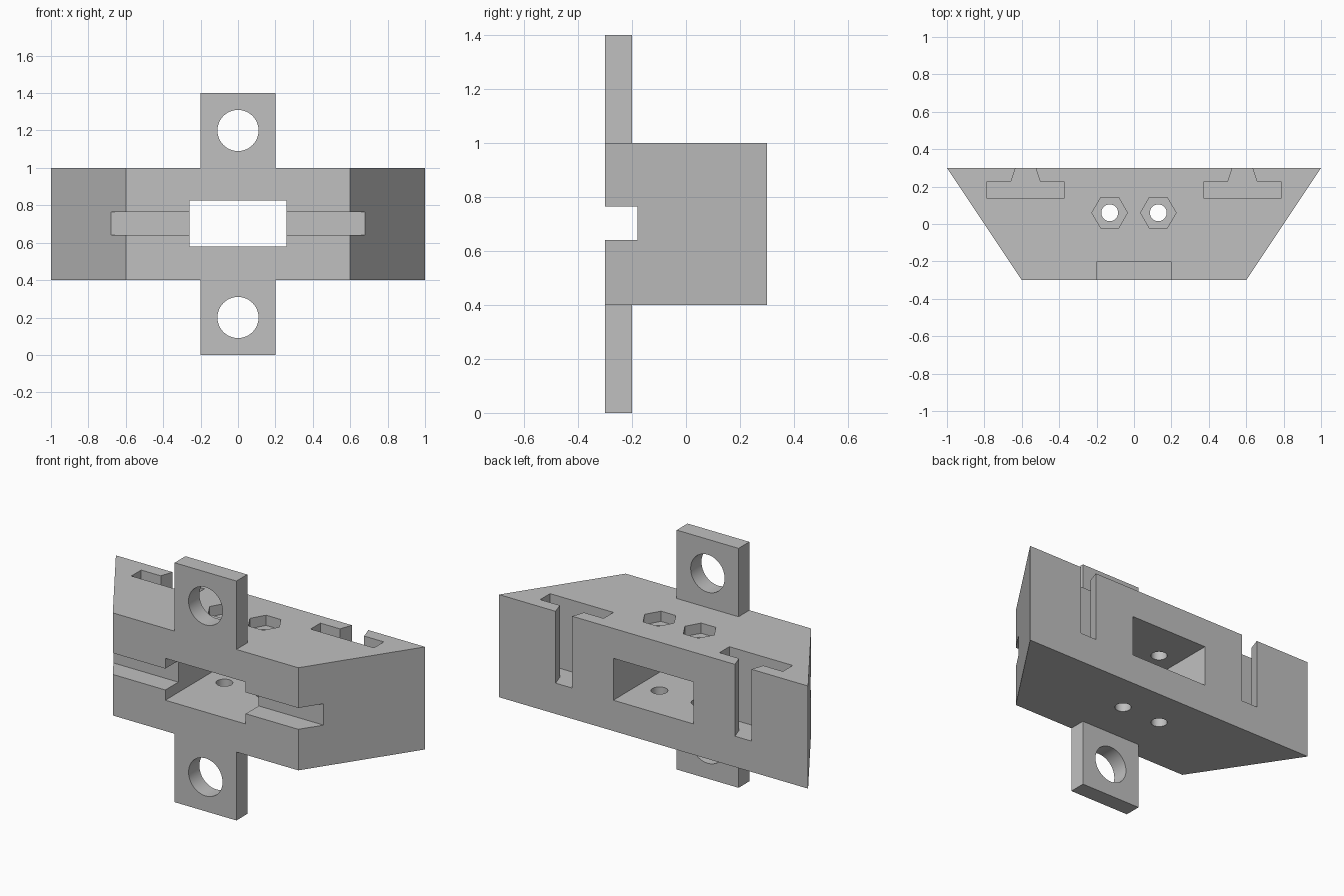
import bpy
import bmesh
from math import cos, sin, tau, radians
from mathutils import Vector

old = bpy.data.objects.get("Cube")
if old:
    bpy.data.objects.remove(old, do_unlink=True)

# Single plain grey material
grey = bpy.data.materials.new("plain_grey")
grey.use_nodes = True
colour = (0.527, 0.527, 0.527, 1)
grey.diffuse_color = colour
grey.node_tree.nodes["Principled BSDF"].inputs["Base Color"].default_value = colour


def prism(name, outline, direction):
    """Solid made by sweeping a closed 3D outline along a direction."""
    bm = bmesh.new()
    face = bm.faces.new([bm.verts.new(p) for p in outline])
    swept = bmesh.ops.extrude_face_region(bm, geom=[face])["geom"]
    moved = [v for v in swept if isinstance(v, bmesh.types.BMVert)]
    bmesh.ops.translate(bm, verts=moved, vec=Vector(direction))
    bmesh.ops.recalc_face_normals(bm, faces=bm.faces)
    mesh = bpy.data.meshes.new(name)
    bm.to_mesh(mesh)
    bm.free()
    mesh.materials.append(grey)
    obj = bpy.data.objects.new(name, mesh)
    bpy.context.collection.objects.link(obj)
    return obj


def upright(name, points, bottom, top):
    return prism(name, [(x, y, bottom) for x, y in points], (0, 0, top - bottom))


def box(name, x, y, z):
    points = [(x[0], y[0]), (x[1], y[0]), (x[1], y[1]), (x[0], y[1])]
    return upright(name, points, *z)


def ring(radius, sides, cx=0, cy=0):
    return [(cx + radius * cos(tau * i / sides), cy + radius * sin(tau * i / sides))
            for i in range(sides)]


def combine(target, other, operation):
    mod = target.modifiers.new(other.name, "BOOLEAN")
    mod.operation = operation
    mod.solver = "EXACT"
    mod.object = other
    bpy.ops.object.select_all(action="DESELECT")
    bpy.context.view_layer.objects.active = target
    target.select_set(True)
    bpy.ops.object.modifier_apply(modifier=mod.name)
    bpy.data.objects.remove(other, do_unlink=True)


# Tapered block with a mounting plate standing out above and below
body = upright("mounting_block", [(-0.6, -0.3), (0.6, -0.3), (1, 0.3), (-1, 0.3)], 0.4, 1)
combine(body, box("mounting_plate", (-0.2, 0.2), (-0.3, -0.2), (0, 1.4)), "UNION")

# Round holes in the plate ends
for z in (0.2, 1.2):
    outline = [(x, -0.5, z + h) for x, h in ring(0.11, 48)]
    combine(body, prism("plate_hole", outline, (0, 0.5, 0)), "DIFFERENCE")

# Central window and the groove across the front
combine(body, box("window", (-0.26, 0.26), (-0.5, 0.5), (0.58, 0.825)), "DIFFERENCE")
combine(body, box("front_groove", (-1.2, 1.2), (-0.5, -0.18), (0.64, 0.765)), "DIFFERENCE")

# Keyhole-shaped slots open to the back, and screw holes with hexagonal nut pockets
slot = [(-0.205, 0.135), (0.205, 0.135), (0.205, 0.226), (0.078, 0.226),
        (0.034, 0.4), (-0.034, 0.4), (-0.078, 0.226), (-0.205, 0.226)]
slot[4], slot[5] = (0.02, 0.4), (-0.02, 0.4)
for side in (-1, 1):
    points = [(side * 0.58 + x, y) for x, y in slot]
    combine(body, upright("rear_slot", points, 0.58, 1.2), "DIFFERENCE")
    combine(body, upright("screw_hole", ring(0.045, 32, side * 0.13, 0.06), 0.2, 1.2), "DIFFERENCE")
    combine(body, upright("nut_pocket", ring(0.095, 6, side * 0.13, 0.06), 0.94, 1.2), "DIFFERENCE")

# Smooth hole walls, crisp edges elsewhere
bpy.ops.object.select_all(action="DESELECT")
body.select_set(True)
bpy.context.view_layer.objects.active = body
bpy.ops.object.shade_smooth_by_angle(angle=radians(30))
